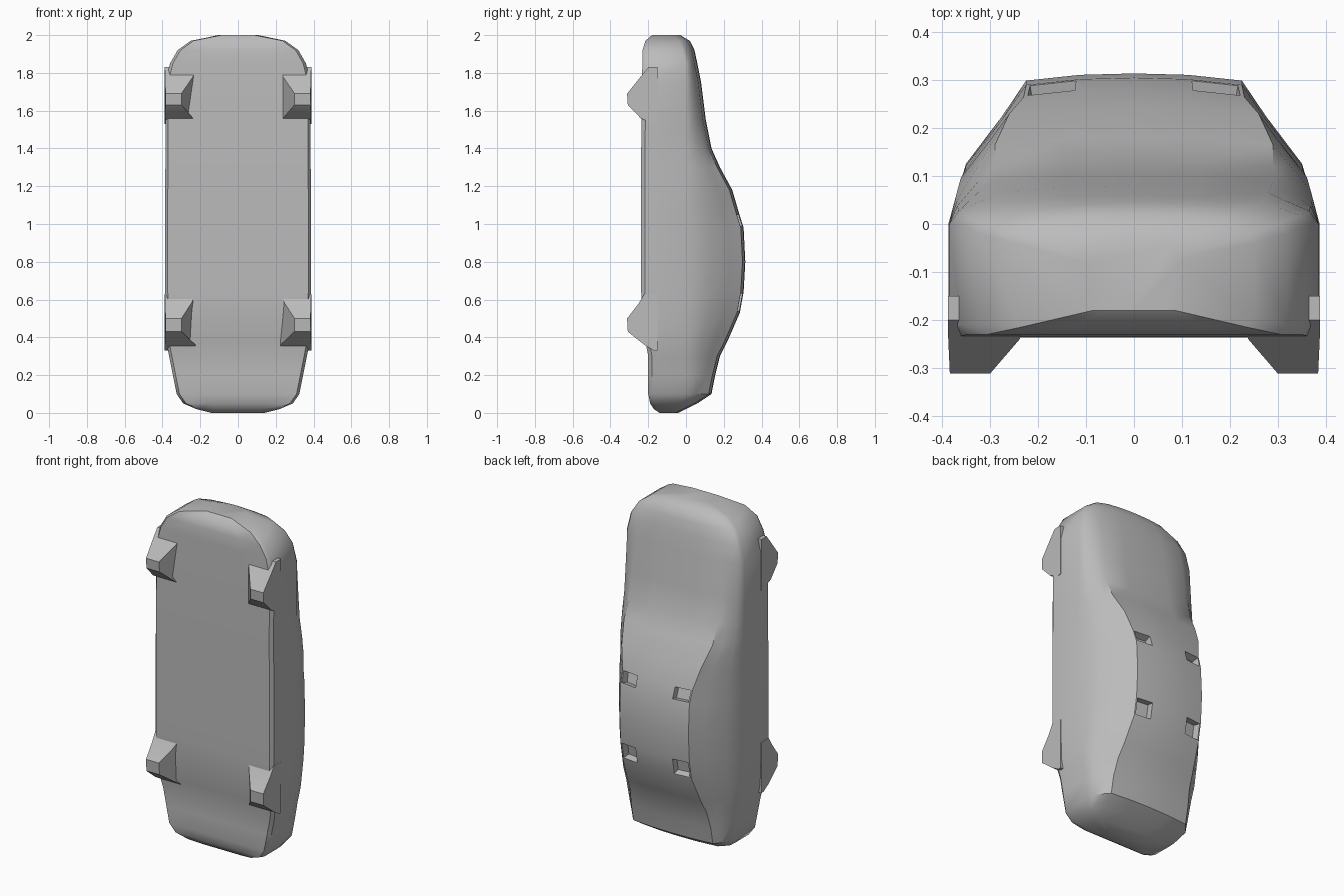
import bpy, bmesh

if "Cube" in bpy.data.objects:
    bpy.data.objects.remove(bpy.data.objects["Cube"])

paint = bpy.data.materials.new("plain grey")
paint.diffuse_color = (0.5, 0.5, 0.5, 1)
paint.use_nodes = True
paint.node_tree.nodes["Principled BSDF"].inputs["Base Color"].default_value = paint.diffuse_color


def finish(bm, name, angle=0.6):
    bmesh.ops.recalc_face_normals(bm, faces=bm.faces)
    mesh = bpy.data.meshes.new(name)
    bm.to_mesh(mesh)
    bm.free()
    mesh.materials.append(paint)
    ob = bpy.data.objects.new(name, mesh)
    bpy.context.collection.objects.link(ob)
    bpy.ops.object.select_all(action='DESELECT')
    ob.select_set(True)
    bpy.context.view_layer.objects.active = ob
    bpy.ops.object.shade_smooth_by_angle(angle=angle)
    return ob


# Body stations: z, half width, floor y, waist y, roof half width, top y
STATIONS = [
    (0.00, .14, -.14, -.08, .10, -.04),
    (0.02, .22, -.17, -.07, .18, .00),
    (0.05, .29, -.19, -.04, .24, .06),
    (0.10, .325, -.20, 0, .26, .135),
    (0.20, .345, -.20, 0, .26, .155),
    (0.30, .365, -.20, 0, .25, .18),
    (0.38, .38, -.215, 0, .24, .22),
    (0.53, .385, -.235, 0, .225, .285),
    (0.64, .387, -.237, 0, .225, .305),
    (0.80, .387, -.237, 0, .225, .314),
    (0.98, .387, -.237, 0, .225, .305),
    (1.06, .387, -.237, 0, .23, .28),
    (1.18, .387, -.237, 0, .26, .245),
    (1.30, .385, -.237, 0, .29, .18),
    (1.40, .385, -.237, 0, .29, .135),
    (1.55, .385, -.235, 0, .29, .105),
    (1.75, .385, -.235, 0, .28, .08),
    (1.85, .36, -.23, 0, .27, .06),
    (1.92, .32, -.23, -.02, .23, .045),
    (1.97, .25, -.215, -.04, .18, .02),
    (2.00, .10, -.18, -.08, .08, -.03),
]


def half_section(w, floor, waist, rx, top):
    ry = top - .015
    rise = ry - waist
    return [(0, floor), (.55 * w, floor), (w - .015, floor), (w, floor + .02),
            (w, waist), (w - .3 * (w - rx) + .012, waist + .42 * rise),
            (rx + .25 * (w - rx) + .01, waist + .75 * rise),
            (rx, ry), (rx * .5, top - .003), (0, top)]


# Car body shell, lofted tail to nose
bm = bmesh.new()
rings = []
for z, *dims in STATIONS:
    half = half_section(*dims)
    loop = half + [(-x, y) for x, y in half[-2:0:-1]]
    rings.append([bm.verts.new((x, y, z)) for x, y in loop])
n = len(rings[0])
for a, b in zip(rings, rings[1:]):
    for i in range(n):
        bm.faces.new((a[i], a[(i + 1) % n], b[(i + 1) % n], b[i]))
bm.faces.new(rings[0])
bm.faces.new(rings[-1])
bmesh.ops.recalc_face_normals(bm, faces=bm.faces)

# Sunken pockets at the four corners of the roof panel
pockets = []
for f in bm.faces:
    c = f.calc_center_median()
    if c.y > .25 and .1 < abs(c.x) < .2 and (.53 < c.z < .64 or .98 < c.z < 1.06):
        pockets.append(f)
bmesh.ops.inset_individual(bm, faces=pockets, thickness=.012, depth=0)
bmesh.ops.inset_individual(bm, faces=pockets, thickness=.004, depth=-.04)
finish(bm, "car_body")


# Wheel stubs: side profile (z, y) with the inner face leaning outward
def wheel(name, profile, side):
    bm = bmesh.new()
    inner, outer = [], []
    for z, y in profile:
        t = min(1, max(0, (-.225 - y) / .085))
        inner.append(bm.verts.new((side * (.225 + .075 * t), y, z)))
        outer.append(bm.verts.new((side * (.388 - .004 * t), y, z)))
    k = len(profile)
    for i in range(k):
        j = (i + 1) % k
        bm.faces.new((inner[i], inner[j], outer[j], outer[i]))
    bm.faces.new(inner)
    bm.faces.new(outer)
    finish(bm, name, .4)


FRONT = [(1.53, -.17), (1.56, -.24), (1.63, -.308), (1.69, -.312),
         (1.78, -.24), (1.83, -.20), (1.83, -.15), (1.53, -.15)]
REAR = [(.33, -.17), (.36, -.22), (.43, -.308), (.50, -.312),
        (.58, -.25), (.63, -.22), (.63, -.15), (.33, -.15)]
for side, label in ((-1, "left"), (1, "right")):
    wheel("front_wheel_" + label, FRONT, side)
    wheel("rear_wheel_" + label, REAR, side)
